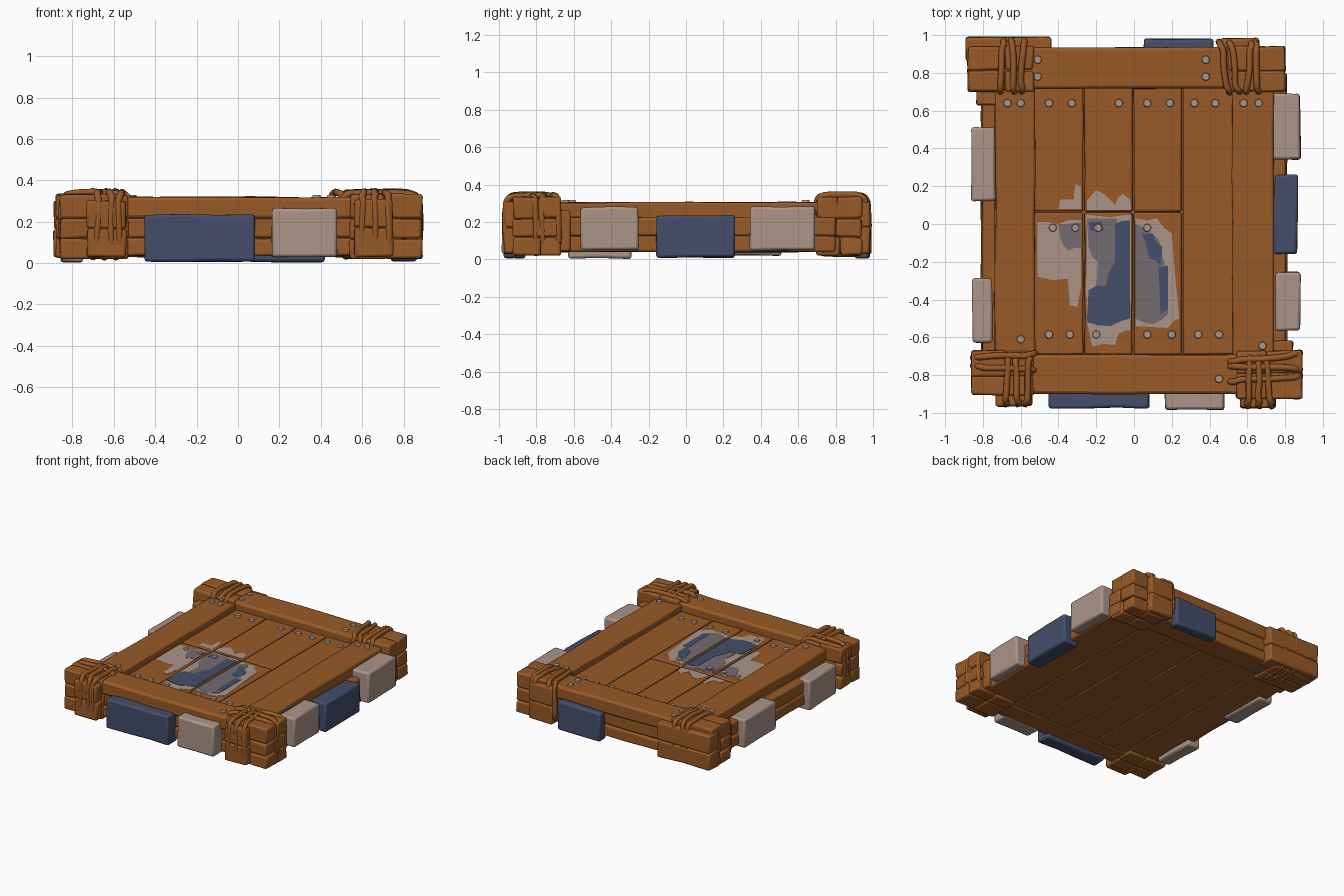
import bpy, bmesh, math, random
from mathutils import Vector

if "Cube" in bpy.data.objects:
    bpy.data.objects.remove(bpy.data.objects["Cube"])
random.seed(4)

def material(name, rgb):
    m = bpy.data.materials.new(name)
    m.diffuse_color = (*rgb, 1)
    m.use_nodes = True
    m.node_tree.nodes["Principled BSDF"].inputs["Base Color"].default_value = m.diffuse_color
    return m

WOOD = material("brown wood", (0.315, 0.102, 0.020))
TAN = material("pale tan", (0.41, 0.30, 0.25))
BLUE = material("slate blue", (0.058, 0.077, 0.148))
GREY = material("worn grey", (0.175, 0.15, 0.165))

def add_object(name, bm, mat):
    bmesh.ops.recalc_face_normals(bm, faces=bm.faces)
    me = bpy.data.meshes.new(name)
    bm.to_mesh(me)
    bm.free()
    ob = bpy.data.objects.new(name, me)
    bpy.context.collection.objects.link(ob)
    me.materials.append(mat)
    return ob

def smooth(ob, angle=35):
    bpy.ops.object.select_all(action='DESELECT')
    ob.select_set(True)
    bpy.context.view_layer.objects.active = ob
    bpy.ops.object.shade_smooth_by_angle(angle=math.radians(angle))

def box(name, x0, x1, y0, y1, z0, z1, mat=WOOD, bevel=0.012, jit=0.004):
    """Slightly hand-hewn bevelled block, cut along its longest axis."""
    lo, size = Vector((x0, y0, z0)), Vector((x1 - x0, y1 - y0, z1 - z0))
    bm = bmesh.new()
    bmesh.ops.create_cube(bm, size=1)
    for v in bm.verts:
        v.co = Vector([lo[i] + (v.co[i] + 0.5) * size[i] for i in range(3)])
    ax = max(range(3), key=lambda i: size[i])
    cuts = int(size[ax] / 0.25)
    if cuts:
        edges = [e for e in bm.edges if abs(e.verts[0].co[ax] - e.verts[1].co[ax]) > 1e-4]
        bmesh.ops.subdivide_edges(bm, edges=edges, cuts=cuts)
    for v in bm.verts:
        v.co += Vector([random.uniform(-jit, jit) for _ in range(3)])
    ob = add_object(name, bm, mat)
    mod = ob.modifiers.new("soft edges", 'BEVEL')
    mod.width, mod.segments, mod.limit_method = bevel, 2, 'ANGLE'
    mod.angle_limit = math.radians(40)
    smooth(ob)
    return ob

# floor planks, with the three middle ones split across
FLOOR = 0.258
seams = [-0.53, -0.265, -0.005, 0.255, 0.53]
for i, (a, b) in enumerate(zip(seams, seams[1:])):
    parts = [(-0.69, 0.06), (0.067, 0.74)] if i < 3 else [(-0.69, 0.74)]
    for y0, y1 in parts:
        box("floor_plank", a + 0.004, b - 0.004, y0, y1, 0.17, FLOOR, bevel=0.009, jit=0.001)
box("floor_core", -0.74, 0.74, -0.86, 0.86, 0.07, 0.235, jit=0)
under = [-0.78, -0.52, -0.26, 0, 0.26, 0.52, 0.78]
for a, b in zip(under, under[1:]):
    box("underside_plank", a + 0.002, b - 0.002, -0.87, 0.9, 0.04, 0.1, bevel=0.006, jit=0.001)

# raised side beams and the stacked rails outside them
box("left_beam", -0.735, -0.525, -0.72, 0.74, 0.17, 0.305)
box("right_beam", 0.52, 0.74, -0.72, 0.74, 0.17, 0.305)
for s, name in ((-1, "left"), (1, "right")):
    for z0, z1, w in ((0.04, 0.125, 0.81), (0.127, 0.225, 0.805)):
        x0, x1 = sorted((s * 0.7, s * w))
        box(name + "_rail", x0, x1, -0.8, 0.8, z0, z1)

# front and back beams with rails beneath
box("front_beam", -0.85, 0.88, -0.9, -0.69, 0.215, 0.32, bevel=0.016)
box("back_beam", -0.88, 0.80, 0.717, 0.935, 0.215, 0.32, bevel=0.016)
for z0, z1, d in ((0.035, 0.12, 0.0), (0.122, 0.22, 0.005)):
    box("front_rail", -0.8, 0.8, -0.885 + d, -0.72, z0, z1)
    box("back_rail", -0.8, 0.78, 0.74, 0.925 - d, z0, z1)

# stacked corner timbers: main stack extents, then the extra end stub
corners = {
    "front_left": ((-0.86, -0.53, -0.905, -0.67), (-0.73, -0.54, -0.965, -0.7, 0.30)),
    "front_right": ((0.54, 0.89, -0.925, -0.67), (0.56, 0.75, -0.975, -0.7, 0.31)),
    "back_left": ((-0.88, -0.53, 0.70, 0.94), (-0.89, -0.44, 0.86, 0.99, 0.30)),
    "back_right": ((0.5, 0.80, 0.70, 0.94), (0.46, 0.66, 0.8, 0.985, 0.31)),
}
for name, ((x0, x1, y0, y1), (a, b, c, d, top)) in corners.items():
    for z0, z1 in ((0.022, 0.117), (0.119, 0.217), (0.219, 0.333)):
        s = x0 + (x1 - x0) * random.uniform(0.42, 0.6)
        t = y0 + (y1 - y0) * random.uniform(0.42, 0.6)
        for p, q in ((x0, s), (s, x1)):
            for u, v in ((y0, t), (t, y1)):
                box(name + "_timber", p, q, u, v, z0, z1, bevel=0.013, jit=0.005)
    for k in range(2):
        box(name + "_stub", a, b, c, d, 0.03 + k * (top - 0.03) / 2,
            0.03 + (k + 1) * (top - 0.03) / 2, bevel=0.013, jit=0.005)
box("back_left_side_stub", -0.835, -0.72, 0.63, 0.75, 0.04, 0.26)
box("front_right_side_stub", 0.72, 0.84, -0.75, -0.62, 0.04, 0.26)

# rope lashings: wobbly closed loops around the corner timbers
def rope(axis, pos, c0, c1, z0, z1, lean=0.0, r=0.017):
    cu = bpy.data.curves.new("rope_loop", 'CURVE')
    cu.dimensions, cu.bevel_depth, cu.bevel_resolution = '3D', r, 2
    cu.resolution_u = 4
    sp = cu.splines.new('NURBS')
    n = 20
    sp.points.add(n - 1)
    f = lambda w: math.copysign(abs(w) ** 0.35, w)
    for i, p in enumerate(sp.points):
        t = 2 * math.pi * i / n
        c, s = math.cos(t), math.sin(t)
        h = (c0 + c1) / 2 + f(c) * (c1 - c0) / 2
        z = (z0 + z1) / 2 + f(s) * (z1 - z0) / 2 + random.uniform(-0.005, 0.005)
        w = pos + lean * c + random.uniform(-0.007, 0.007)
        p.co = (w, h, z, 1) if axis == 'x' else (h, w, z, 1)
    sp.use_cyclic_u, sp.order_u = True, 3
    ob = bpy.data.objects.new("rope_loop", cu)
    bpy.context.collection.objects.link(ob)
    cu.materials.append(WOOD)
    bpy.ops.object.select_all(action='DESELECT')
    ob.select_set(True)
    bpy.context.view_layer.objects.active = ob
    bpy.ops.object.convert(target='MESH')
    smooth(bpy.context.object, 60)

for x, l in ((-0.70, 0.01), (-0.64, -0.01), (-0.59, 0.01)):
    rope('x', x, 0.695, 0.975, 0.03, 0.345, l)
for x, l in ((0.48, -0.03), (0.53, -0.03), (0.61, 0.02), (0.65, -0.01)):
    rope('x', x, 0.695, 0.965, 0.05, 0.345, l)
for x, l in ((-0.67, 0.01), (-0.62, -0.01), (-0.565, 0.01)):
    rope('x', x, -0.955, -0.69, 0.06, 0.343, l)
for x, l in ((0.61, 0.01), (0.66, 0.0), (0.71, -0.02)):
    rope('x', x, -0.965, -0.69, 0.06, 0.345, l)
for y, l in ((-0.70, 0.01), (-0.76, -0.01)):
    rope('y', y, -0.853, -0.52, 0.06, 0.34, l)
for y, l in ((-0.71, 0.03), (-0.76, -0.01), (-0.82, 0.02)):
    rope('y', y, 0.5, 0.88, 0.06, 0.342, l)

# coloured blocks fixed around the outside
blocks = [
    ("front_blue_block", -0.45, 0.08, -0.975, -0.86, 0.007, 0.235, BLUE),
    ("front_tan_block", 0.165, 0.48, -0.985, -0.86, 0.03, 0.265, TAN),
    ("back_blue_block", 0.05, 0.42, 0.9, 0.98, 0.005, 0.225, BLUE),
    ("right_tan_block", 0.75, 0.88, -0.565, -0.255, 0.05, 0.28, TAN),
    ("right_blue_block", 0.74, 0.865, -0.16, 0.26, 0.01, 0.235, BLUE),
    ("right_tan_block", 0.73, 0.88, 0.34, 0.69, 0.05, 0.28, TAN),
    ("left_tan_block", -0.86, -0.735, 0.12, 0.51, 0.02, 0.24, TAN),
    ("left_tan_block", -0.855, -0.75, -0.63, -0.29, 0.005, 0.235, TAN),
]
for b in blocks:
    box(*b, bevel=0.014, jit=0.004)

# nail heads
def nail(x, y, z):
    bm = bmesh.new()
    bmesh.ops.create_cone(bm, cap_ends=True, segments=10, radius1=0.025, radius2=0.019, depth=0.022)
    bmesh.ops.translate(bm, verts=bm.verts, vec=(x, y, z))
    smooth(add_object("nail", bm, TAN), 50)

rows = [(0.64, (-0.67, -0.6, -0.45, -0.33, -0.08, 0.07, 0.19, 0.32, 0.43, 0.58, 0.66)),
        (-0.585, (-0.45, -0.34, -0.2, 0.07, 0.2, 0.34, 0.45)),
        (-0.02, (-0.43, -0.31, -0.19, 0.07)), (-0.61, (-0.6,)), (-0.645, (0.68,))]
for y, xs in rows:
    for x in xs:
        nail(x, y, 0.305 if abs(x) > 0.52 else FLOOR)
for x, y in ((-0.51, 0.87), (-0.51, 0.78), (0.38, 0.87), (0.38, 0.78), (0.45, -0.82)):
    nail(x, y, 0.318)

# worn paint patches, thin layered plates with ragged outlines on the floor planks
def patch(mat, level, pts):
    ragged = []
    for (x, y), (u, v) in zip(pts, pts[1:] + pts[:1]):
        ragged.append((x, y))
        if abs(u - x) > 0.02 and math.hypot(u - x, v - y) > 0.06:
            ragged.append(((x + u) / 2 + random.uniform(-0.008, 0.008),
                           (y + v) / 2 + random.uniform(-0.015, 0.015)))
    bm = bmesh.new()
    face = bm.faces.new([bm.verts.new((x, y, FLOOR - 0.002)) for x, y in ragged])
    ext = bmesh.ops.extrude_face_region(bm, geom=[face])
    up = [g for g in ext["geom"] if isinstance(g, bmesh.types.BMVert)]
    bmesh.ops.translate(bm, verts=up, vec=(0, 0, 0.0022 + 0.0014 * level))
    add_object("paint_patch", bm, mat)

patch(TAN, 1, [(-.51, .01), (-.4, .0), (-.28, .02), (-.28, -.33), (-.3, -.44), (-.34, -.43), (-.35, -.29), (-.51, -.28)])
patch(TAN, 1, [(-.4, .08), (-.28, .08), (-.28, .2), (-.31, .21), (-.32, .13), (-.39, .13)])
patch(TAN, 1, [(-.25, .075), (-.015, .075), (-.02, .13), (-.06, .16), (-.1, .1), (-.16, .16), (-.2, .18), (-.25, .12)])
patch(TAN, 1, [(-.255, .05), (-.015, .05), (-.015, -.56), (-.08, -.58), (-.1, -.64), (-.22, -.65), (-.24, -.56), (-.255, -.5)])
patch(TAN, 1, [(.005, .03), (.12, .03), (.2, -.05), (.22, -.3), (.24, -.5), (.18, -.55), (.005, -.54)])
patch(GREY, 2, [(-.4, .0), (-.28, .01), (-.28, -.13), (-.35, -.14), (-.39, -.08)])
patch(GREY, 2, [(-.25, .03), (-.09, .03), (-.09, -.33), (-.2, -.34), (-.19, -.2), (-.24, -.12)])
patch(GREY, 2, [(.005, .0), (.06, -.02), (.13, -.08), (.17, -.25), (.18, -.48), (.1, -.53), (.005, -.5)])
patch(BLUE, 3, [(-.1, .0), (-.02, .02), (-.02, -.5), (-.12, -.54), (-.25, -.52), (-.24, -.35), (-.15, -.33), (-.1, -.2)])
patch(BLUE, 3, [(-.24, .01), (-.17, .01), (-.16, -.04), (-.23, -.04)])
patch(BLUE, 3, [(.04, -.05), (.1, -.05), (.15, -.12), (.14, -.22), (.08, -.18)])
patch(BLUE, 3, [(.13, -.23), (.18, -.22), (.18, -.45), (.14, -.48)])
